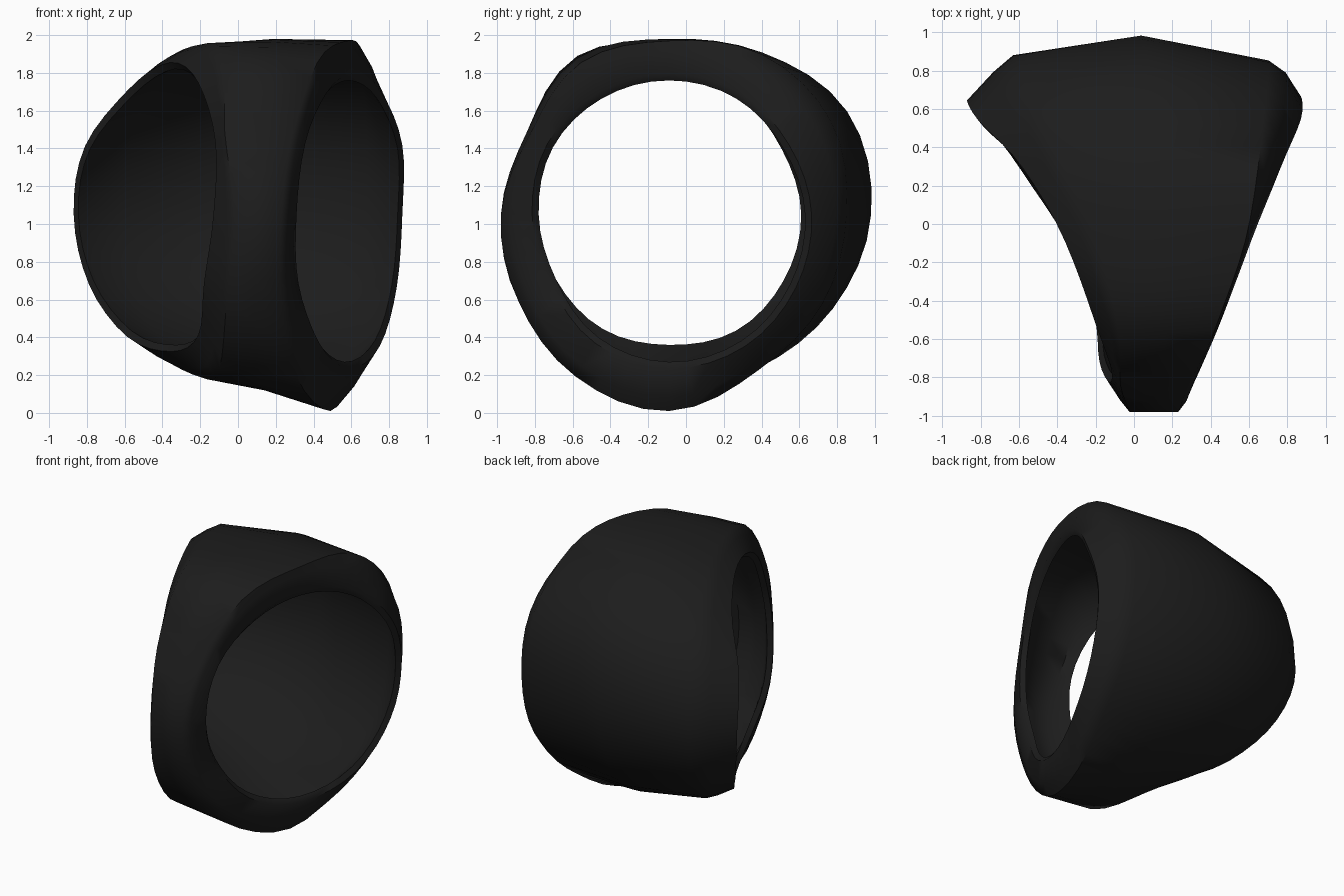
import bpy, bmesh, math

if "Cube" in bpy.data.objects:
    bpy.data.objects.remove(bpy.data.objects["Cube"])

CY, CZ = -0.09, 1.05      # centre of the finger hole (axis along x)
STEPS = 48
WALL = 0.07               # thickness of the hollow shell

# Edge curves around the hole, every 30 degrees: back, up, front, down
left_x = [-.86, -.80, -.57, -.35, -.20, -.11, -.12, -.17, -.20, -.34, -.58, -.78]
left_r = [.70, .69, .73, .77, .77, .73, .70, .69, .70, .69, .71, .70]
lsh_x = [-.63, -.57, -.40, -.20, -.08, -.07, -.02, -.06, -.10, -.20, -.40, -.56]
lsh_r = [.97, .97, .92, .90, .97, .87, .89, .92, .95, .86, .86, .92]
mid_r = [1.07, 1.09, .99, .93, .96, .87, .89, .92, .97, .93, .94, 1.00]
rsh_x = [.70, .70, .66, .58, .42, .29, .23, .23, .31, .49, .61, .68]
rsh_r = [.94, .99, .98, .92, .93, .85, .89, .92, .99, 1.04, .95, .94]
right_x = [.86, .86, .75, .60, .46, .345, .30, .31, .42, .58, .74, .83]
right_r = [.72, .70, .71, .71, .71, .71, .69, .69, .75, .78, .77, .74]


def curve(values, t):
    """Smooth closed interpolation through the values, t in 0..1."""
    n = len(values)
    i, f = divmod(t * n, 1.0)
    a, b, c, d = (values[(int(i) + k) % n] for k in (-1, 0, 1, 2))
    return b + 0.5 * f * (c - a + f * (2*a - 5*b + 4*c - d + f * (3*(b - c) + d - a)))


def section(t):
    """Cross-section of the hollow band as (x, radius) pairs."""
    lx, lr, sx, sr, mr, tx, tr, rx, rr = (curve(v, t) for v in (
        left_x, left_r, lsh_x, lsh_r, mid_r, rsh_x, rsh_r, right_x, right_r))
    return [
        (lx + .015, lr), (lx - .01, lr + .035),                      # left rim
        (lx * .45 + sx * .55, lr * .40 + sr * .60 + .02), (sx, sr),  # left shoulder
        (.5 * (sx + tx), mr),                                        # crown
        (tx, tr), (tx * .45 + rx * .55, tr * .60 + rr * .40 + .03),  # right shoulder
        (rx + .01, rr + .035), (rx - .015, rr),                      # right rim
        (tx - .02, tr - WALL), (.5 * (sx + tx), mr - WALL),          # hollow inside
        (sx + .02, sr - WALL),
    ]


# Saddle-shaped ring band
bm = bmesh.new()
rings = []
for s in range(STEPS):
    a = 2 * math.pi * s / STEPS
    rings.append([bm.verts.new((x, CY + r * math.cos(a), CZ + r * math.sin(a)))
                  for x, r in section(s / STEPS)])
for s in range(STEPS):
    p, q = rings[s], rings[(s + 1) % STEPS]
    for k in range(len(p)):
        j = (k + 1) % len(p)
        bm.faces.new((p[k], p[j], q[j], q[k]))
bmesh.ops.recalc_face_normals(bm, faces=bm.faces)
mesh = bpy.data.meshes.new("ring_band")
bm.to_mesh(mesh)
bm.free()

band = bpy.data.objects.new("ring_band", mesh)
bpy.context.collection.objects.link(band)
black = bpy.data.materials.new("black")
black.diffuse_color = (0.012, 0.012, 0.012, 1)
black.use_nodes = True
black.node_tree.nodes["Principled BSDF"].inputs["Base Color"].default_value = black.diffuse_color
mesh.materials.append(black)

bpy.context.view_layer.objects.active = band
band.select_set(True)
bpy.ops.object.shade_smooth_by_angle(angle=math.radians(55))
